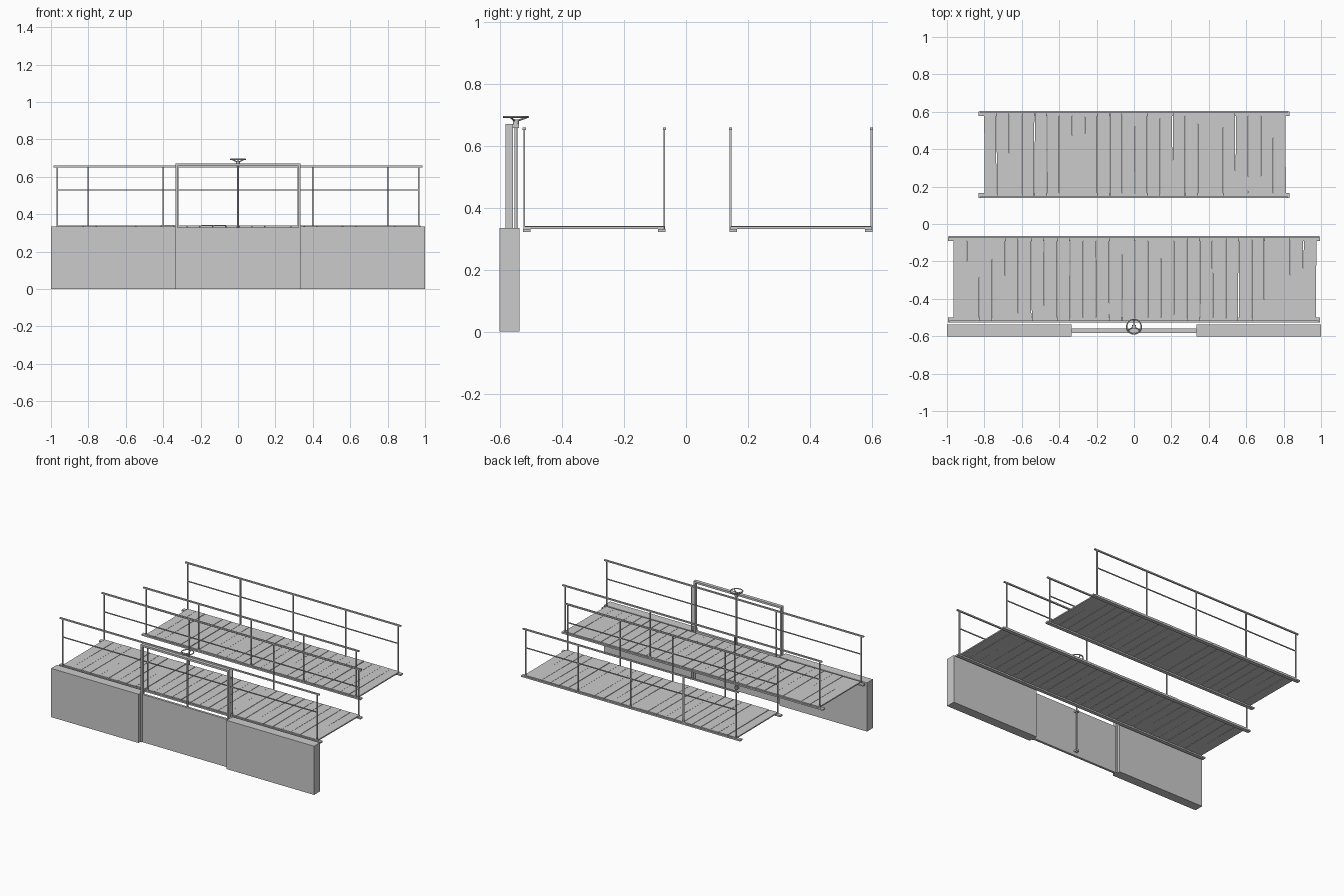
import bpy, math, random
from mathutils import Vector

if "Cube" in bpy.data.objects:
    bpy.data.objects.remove(bpy.data.objects["Cube"])

random.seed(4)


def box(name, x0, x1, y0, y1, z0, z1, rot=0.0):
    bpy.ops.mesh.primitive_cube_add(
        size=1, location=((x0 + x1) / 2, (y0 + y1) / 2, (z0 + z1) / 2))
    o = bpy.context.object
    o.name = name
    o.scale = (x1 - x0, y1 - y0, z1 - z0)
    bpy.ops.object.transform_apply(location=False, rotation=False, scale=True)
    o.rotation_euler.z = rot
    return o


def rod(name, a, b, r, sides=10):
    a, b = Vector(a), Vector(b)
    d = b - a
    bpy.ops.mesh.primitive_cylinder_add(
        vertices=sides, radius=r, depth=d.length, location=(a + b) / 2)
    o = bpy.context.object
    o.name = name
    o.rotation_euler = d.to_track_quat('Z', 'Y').to_euler()
    bpy.ops.object.shade_smooth_by_angle()
    return o


def walkway(tag, half, y0, y1, planks, posts, post_half):
    # plank deck with slightly uneven boards
    start, end = -half + 0.03, half - 0.02
    pitch = (end - start) / planks
    for i in range(planks):
        xa = start + i * pitch
        gap = random.choice((0.001, 0.002, 0.004))
        dz = random.uniform(-0.001, 0.001)
        box(f"{tag}_plank_{i + 1}", xa + gap / 2, xa + pitch - gap / 2,
            y0 + 0.004, y1 - 0.004, 0.332 + dz, 0.340 + dz,
            random.uniform(-0.006, 0.006))
    for side, y, s in (("near", y0, 1), ("far", y1, -1)):
        # stringer under the deck edge
        ya, yb = sorted((y, y + s * 0.025))
        box(f"{tag}_{side}_stringer", -half, half, ya, yb, 0.322, 0.332)
        # railing
        yc = y + s * 0.004
        for i in range(posts):
            x = -post_half + 2 * post_half * i / (posts - 1)
            box(f"{tag}_{side}_post_{i + 1}", x - 0.004, x + 0.004,
                yc - 0.003, yc + 0.003, 0.325, 0.652)
        box(f"{tag}_{side}_mid_rail", -post_half, post_half,
            yc - 0.003, yc + 0.003, 0.526, 0.532)
        box(f"{tag}_{side}_handrail", -post_half - 0.02, post_half + 0.02,
            yc - 0.005, yc + 0.005, 0.650, 0.659)


walkway("front_walkway", 0.995, -0.526, -0.066, 28, 4, 0.967)
walkway("rear_walkway", 0.832, 0.140, 0.602, 24, 5, 0.8)

# concrete walls either side of the gate
box("left_wall", -1, -0.335, -0.602, -0.538, 0, 0.335)
box("right_wall", 0.335, 1, -0.602, -0.538, 0, 0.335)

# sluice gate and lifting frame
box("gate_panel", -0.335, 0.335, -0.578, -0.562, 0.0, 0.328)
for n, s in (("left", -1), ("right", 1)):
    box(f"{n}_frame_post", s * 0.329 - 0.006, s * 0.329 + 0.006,
        -0.583, -0.559, 0, 0.658)
box("frame_beam", -0.335, 0.335, -0.583, -0.559, 0.657, 0.670)

# lifting stem with its guides
C = -0.549
rod("lifting_stem", (0, C, 0.015), (0, C, 0.682), 0.005, 12)
for i, z in enumerate((0.03, 0.31, 0.664)):
    box(f"stem_guide_{i + 1}", -0.01, 0.01, -0.566, C + 0.010, z - 0.006, z + 0.006)

# hand wheel
bpy.ops.mesh.primitive_torus_add(location=(0, C, 0.693), major_radius=0.039,
                                 minor_radius=0.0035, major_segments=32, minor_segments=8)
bpy.context.object.name = "hand_wheel_rim"
bpy.ops.object.shade_smooth_by_angle()
rod("hand_wheel_hub", (0, C, 0.670), (0, C, 0.684), 0.010, 16)
for i in range(3):
    a = math.pi / 2 + i * 2 * math.pi / 3
    rod(f"hand_wheel_spoke_{i + 1}", (0, C, 0.678),
        (0.038 * math.cos(a), C + 0.038 * math.sin(a), 0.693), 0.003, 8)
